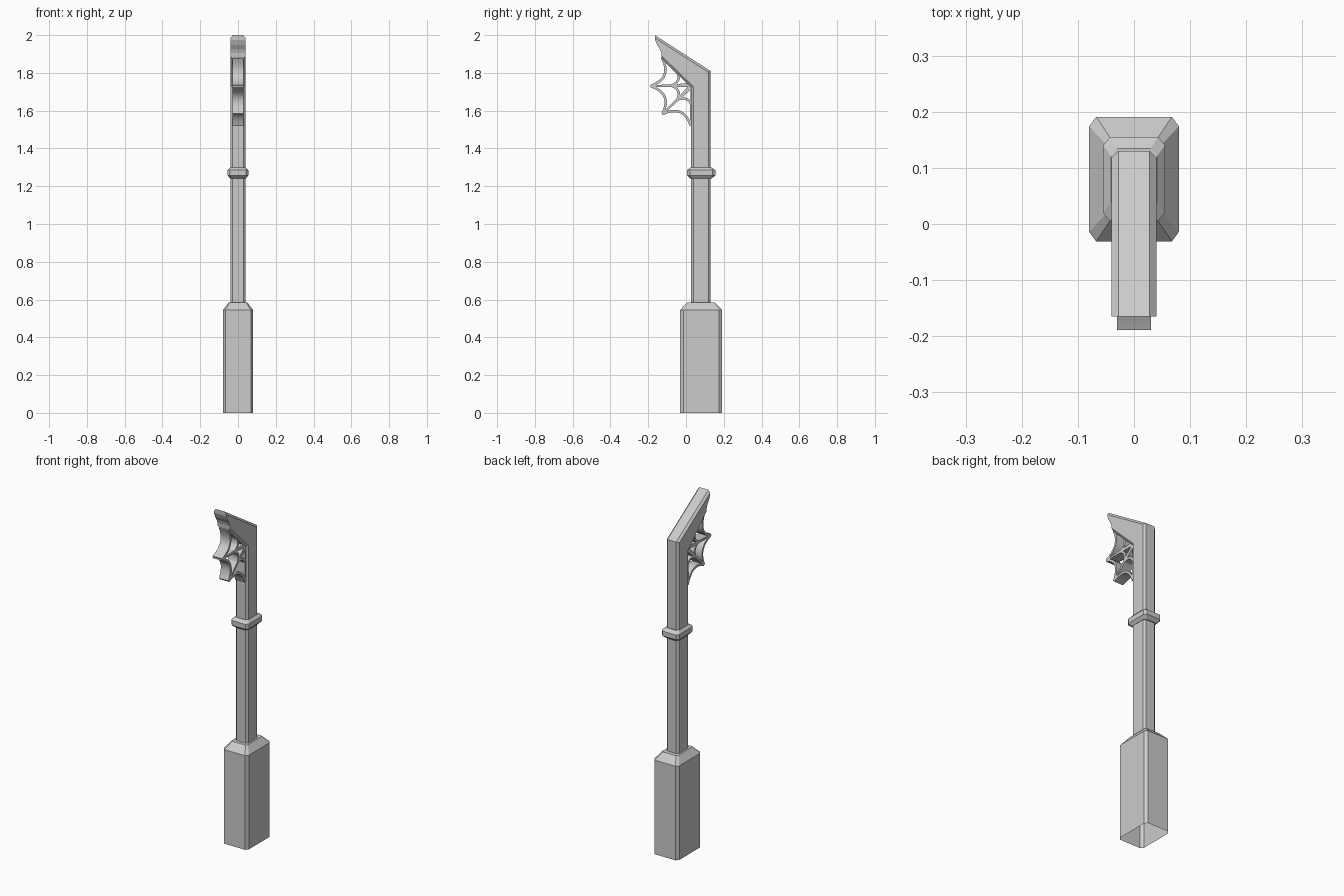
import bpy, bmesh
from mathutils import Vector

if "Cube" in bpy.data.objects:
    bpy.data.objects.remove(bpy.data.objects["Cube"])

CY = 0.08  # depth centre of the post


def finish(bm, name):
    bmesh.ops.recalc_face_normals(bm, faces=bm.faces)
    me = bpy.data.meshes.new(name)
    bm.to_mesh(me)
    bm.free()
    ob = bpy.data.objects.new(name, me)
    bpy.context.collection.objects.link(ob)
    return ob


def loft(name, rings, cap_bottom=True):
    """Stack of corner-cut rectangles: (z, half x, half y, cut x, cut y)."""
    bm = bmesh.new()
    loops = []
    for z, hx, hy, cx, cy in rings:
        pts = [(hx, hy - cy), (hx - cx, hy), (cx - hx, hy), (-hx, hy - cy),
               (-hx, cy - hy), (cx - hx, -hy), (hx - cx, -hy), (hx, cy - hy)]
        loops.append([bm.verts.new((x, y + CY, z)) for x, y in pts])
    for a, b in zip(loops, loops[1:]):
        for i in range(8):
            j = (i + 1) % 8
            bm.faces.new((a[i], a[j], b[j], b[i]))
    bm.faces.new(loops[-1])
    if cap_bottom:
        bm.faces.new(loops[0])
    return finish(bm, name)


# Base block, open underneath
loft("base", [(0, .08, .111, .0125, .017), (.545, .08, .111, .0125, .017),
              (.585, .05, .073, .008, .011)], cap_bottom=False)

# Collar ring around the post
loft("collar", [(1.24, .041, .055, .011, .014), (1.257, .055, .075, .012, .015),
                (1.285, .055, .075, .012, .015), (1.30, .041, .055, .011, .014)])

# Post with slanted arm: side profile extruded across x, long edges chamfered
profile = [(.13, .57), (.13, 1.81), (-.165, 2.0), (-.164, 1.975), (-.153, 1.948),
           (-.138, 1.925), (-.131, 1.905), (-.128, 1.872), (.027, 1.722), (.027, .57)]
bm = bmesh.new()
left = [bm.verts.new((-.04, y, z)) for y, z in profile]
right = [bm.verts.new((.04, y, z)) for y, z in profile]
bm.faces.new(left)
bm.faces.new(right)
n = len(profile)
for i in range(n):
    j = (i + 1) % n
    bm.faces.new((left[i], left[j], right[j], right[i]))
bmesh.ops.recalc_face_normals(bm, faces=bm.faces)
edges = [bm.edges.get((s[i], s[i + 1])) for s in (left, right) for i in (0, 1, 7, 8)]
bmesh.ops.bevel(bm, geom=edges, offset=.012, segments=1, affect='EDGES', clamp_overlap=True)
finish(bm, "post_and_arm")


# Cobweb bracket: curved ribbons given thickness across x
def strand(bm, a, c, b, w0, w1, hx=.03, steps=8):
    rows = []
    for i in range(steps + 1):
        t = i / steps
        p = a * (1 - t) ** 2 + c * (2 * t * (1 - t)) + b * t * t
        d = ((c - a) * (1 - t) + (b - c) * t).normalized()
        o = Vector((-d.y, d.x)) * (w0 + (w1 - w0) * t) / 2
        rows.append([bm.verts.new((x, q.x, q.y)) for x, q in
                     ((-hx, p + o), (hx, p + o), (hx, p - o), (-hx, p - o))])
    for r, s in zip(rows, rows[1:]):
        for i in range(4):
            j = (i + 1) % 4
            bm.faces.new((r[i], r[j], s[j], s[i]))
    bm.faces.new(rows[0])
    bm.faces.new(rows[-1])


hub = Vector((.035, 1.735))
tips = [Vector(p) for p in ((-.127, 1.88), (-.187, 1.73), (-.125, 1.582), (.024, 1.522))]
bm = bmesh.new()
for tip in tips:  # spokes
    strand(bm, hub, (hub + tip) / 2, tip, .022, .008, steps=2)
for size, pull in ((1.0, .45), (.5, .4)):  # outer and inner rings
    ring = [hub.lerp(t, size) for t in tips]
    for a, b in zip(ring, ring[1:]):
        strand(bm, a, ((a + b) / 2).lerp(hub, pull), b, .013, .013)
web = finish(bm, "web_bracket")
bpy.context.view_layer.objects.active = web
web.select_set(True)
bpy.ops.object.shade_smooth_by_angle()
